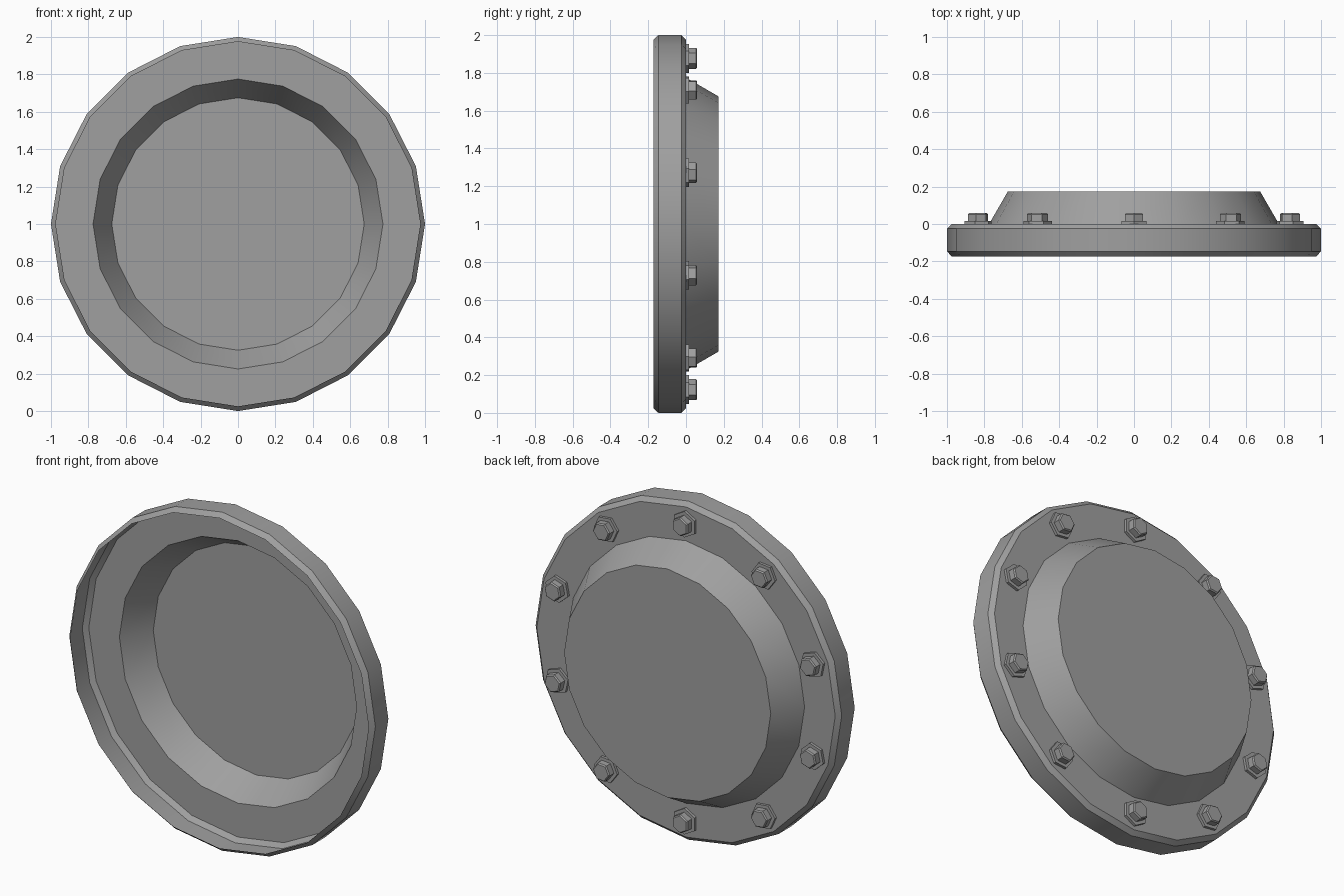
import bpy, bmesh, math

cube = bpy.data.objects.get("Cube")
if cube:
    bpy.data.objects.remove(cube, do_unlink=True)

# Single painted-metal colour
GREY = (0.35, 0.35, 0.35, 1.0)
metal = bpy.data.materials.new("grey_metal")
metal.use_nodes = True
metal.diffuse_color = GREY
metal.node_tree.nodes["Principled BSDF"].inputs["Base Color"].default_value = GREY


def add_object(name, mesh, location, turn=0.0):
    obj = bpy.data.objects.new(name, mesh)
    obj.location = location
    obj.rotation_euler.y = turn
    bpy.context.collection.objects.link(obj)
    return obj


def turned_mesh(name, profiles, sides):
    """Revolve (radius, y) profiles about the y axis, open at the front, capped at the back."""
    bm = bmesh.new()
    for profile in profiles:
        rings = []
        for radius, y in profile:
            angles = [math.tau * i / sides for i in range(sides)]
            rings.append([bm.verts.new((radius * math.sin(a), y, radius * math.cos(a)))
                          for a in angles])
        for front, back in zip(rings, rings[1:]):
            for i in range(sides):
                j = (i + 1) % sides
                bm.faces.new((front[i], front[j], back[j], back[i]))
        bm.faces.new(rings[-1])
    mesh = bpy.data.meshes.new(name)
    bm.to_mesh(mesh)
    bm.free()
    mesh.materials.append(metal)
    return mesh


# Thin hollow cover: chamfered rim, flat flange and raised tapered hub
cover_profile = [(0.975, -0.173), (1.0, -0.146), (1.0, -0.025), (0.975, 0.0),
                 (0.775, 0.0), (0.675, 0.173)]
cover = add_object("cover_shell", turned_mesh("cover_shell", [cover_profile], 20), (0, 0, 1))
bpy.ops.object.select_all(action="DESELECT")
cover.select_set(True)
bpy.context.view_layer.objects.active = cover
bpy.ops.object.shade_smooth_by_angle(angle=math.radians(25))

# Hexagonal bolts: wide washer and chamfered head, turned to follow the flange
washer = [(0.077, 0.0), (0.077, 0.016)]
head = [(0.056, 0.016), (0.056, 0.052), (0.049, 0.059)]
bolt_mesh = turned_mesh("bolt", [washer, head], 6)
BOLTS, BOLT_RADIUS = 10, 0.877
for n in range(BOLTS):
    a = math.tau * n / BOLTS
    place = (BOLT_RADIUS * math.sin(a), 0, 1 + BOLT_RADIUS * math.cos(a))
    add_object(f"bolt_{n + 1}", bolt_mesh, place, a)
